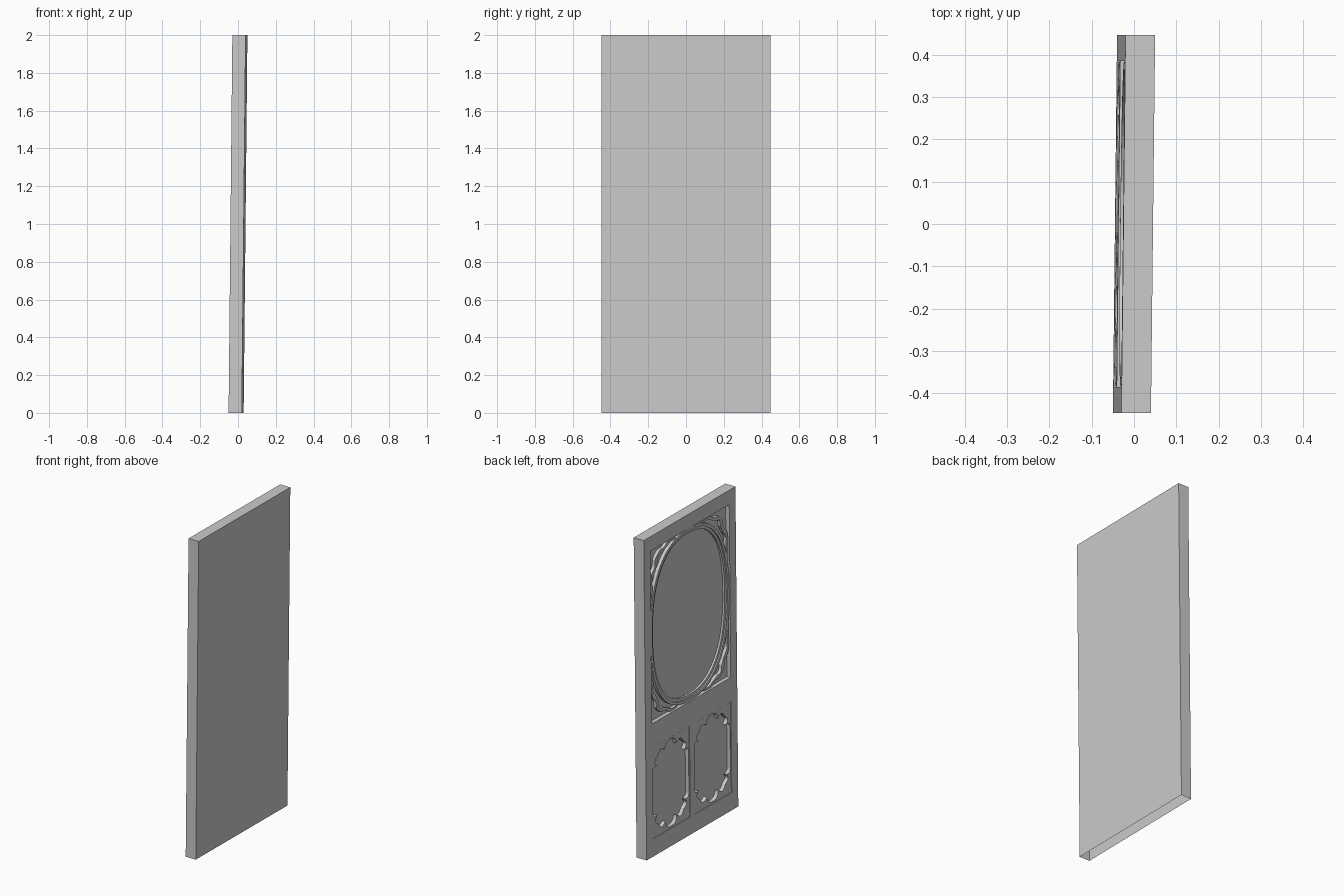
import bpy, bmesh, math
from mathutils import Vector

if "Cube" in bpy.data.objects:
    bpy.data.objects.remove(bpy.data.objects["Cube"])

THICK, RECESS = 0.07, 0.025


# Door plane: u across, v up, w depth behind the slightly leaning carved face
def place(u, v, w):
    return Vector((-0.035 + 0.01 * (v - 1) + 0.011 * u + w, u, v))


def rect(cu, cv, hu, hv):
    return [(cu - hu, cv - hv), (cu + hu, cv - hv), (cu + hu, cv + hv), (cu - hu, cv + hv)]


def ring_verts(bm, loop, w):
    return [bm.verts.new(place(u, v, w)) for u, v in loop]


def fill(bm, rings):
    edges = [bm.edges.new((r[i - 1], r[i])) for r in rings for i in range(len(r))]
    bmesh.ops.triangle_fill(bm, use_beauty=True, use_dissolve=False, edges=edges, normal=(-1, 0, 0))


def walls(bm, a, b, skip=()):
    n = len(a)
    for i in range(n):
        if i not in skip:
            j = (i + 1) % n
            bm.faces.new((a[i], a[j], b[j], b[i]))


def finish(bm, name):
    bmesh.ops.recalc_face_normals(bm, faces=bm.faces)
    me = bpy.data.meshes.new(name)
    bm.to_mesh(me)
    bm.free()
    ob = bpy.data.objects.new(name, me)
    bpy.context.collection.objects.link(ob)
    return ob


def plate(name, loops, w0, w1):
    bm = bmesh.new()
    front = [ring_verts(bm, l, w0) for l in loops]
    back = [ring_verts(bm, l, w1) for l in loops]
    fill(bm, front)
    fill(bm, back)
    for f, b in zip(front, back):
        walls(bm, f, b)
    return finish(bm, name)


# Door slab, open underneath, with three recessed panels
UP = (0, 1.37, 0.385, 0.54)
LOW = [(s * 0.2025, 0.395, 0.1825, 0.285) for s in (-1, 1)]
bm = bmesh.new()
outline = rect(0, 1, 0.447, 1)
front, back = ring_verts(bm, outline, 0), ring_verts(bm, outline, THICK)
holes = [ring_verts(bm, rect(*p), 0) for p in [UP] + LOW]
fill(bm, [front] + holes)
bm.faces.new(back)
walls(bm, front, back, skip=(0,))
for hole, p in zip(holes, [UP] + LOW):
    floor = ring_verts(bm, rect(*p), RECESS)
    walls(bm, hole, floor)
    bm.faces.new(floor)
finish(bm, "door_slab")


# Oval moulding in the upper panel
def oval(a, b, n=64, e=2 / 2.4):
    pts = []
    for i in range(n):
        t = 2 * math.pi * (i + 0.5) / n
        c, s = math.cos(t), math.sin(t)
        pts.append((a * math.copysign(abs(c) ** e, c),
                    1.37 + b * math.copysign(abs(s) ** e, s)))
    return pts


plate("oval_moulding", [oval(0.384, 0.537), oval(0.366, 0.52)], 0.004, RECESS)
plate("oval_inner_step", [oval(0.368, 0.522), oval(0.35, 0.503)], 0.012, RECESS)


# Wavy scrolls in the four corners of the upper panel
def scroll(su, sv, n=36):
    A, C, B = Vector((0.13, 0.526)), Vector((0.385, 0.54)), Vector((0.372, 0.19))
    left, right = [], []
    for i in range(n + 1):
        t = i / n
        p = A * (1 - t) ** 2 + C * 2 * t * (1 - t) + B * t * t
        d = ((C - A) * (1 - t) + (B - C) * t).normalized()
        nrm = Vector((-d.y, d.x))
        p += nrm * 0.010 * math.sin(6 * math.pi * t) * math.sin(math.pi * t)
        h = 0.005 + 0.007 * math.sin(math.pi * t) * (1 + 0.5 * math.cos(12 * math.pi * t))
        for side, k in ((left, h), (right, -h)):
            q = p + nrm * k
            side.append((su * min(q.x, 0.383), 1.37 + sv * min(q.y, 0.538)))
    return left + right[::-1]


for su in (-1, 1):
    for sv in (-1, 1):
        plate("corner_scroll", [scroll(su, sv)], 0.006, RECESS)


# Scalloped opening: lobes bulge outward between cusps, mirrored four ways
def lobe(p, q, bulge, n=7):
    p, q = Vector(p), Vector(q)
    d = q - p
    nrm = Vector((d.y, -d.x))
    return [p + d * (i / n) + nrm * bulge * math.sin(math.pi * i / n) for i in range(n)]


def scalloped(cu, cv):
    cusps = [(0.174, 0.12), (0.135, 0.155), (0.125, 0.21), (0.055, 0.225), (0, 0.272)]
    bulges = [0.35, 0.4, 0.35, 0.25]
    quarter = [p for a, b, k in zip(cusps, cusps[1:], bulges) for p in lobe(a, b, k)]
    half = quarter + [Vector((0, 0.272))] + [Vector((-p.x, p.y)) for p in quarter[::-1]]
    whole = half + [Vector((p.x, -p.y)) for p in half[::-1]]
    return [(cu + p.x, cv + p.y) for p in whole]


for cu, cv, hu, hv in LOW:
    plate("scalloped_panel", [rect(cu, cv, hu - 0.002, hv - 0.002), scalloped(cu, cv)],
          0.002, RECESS)
